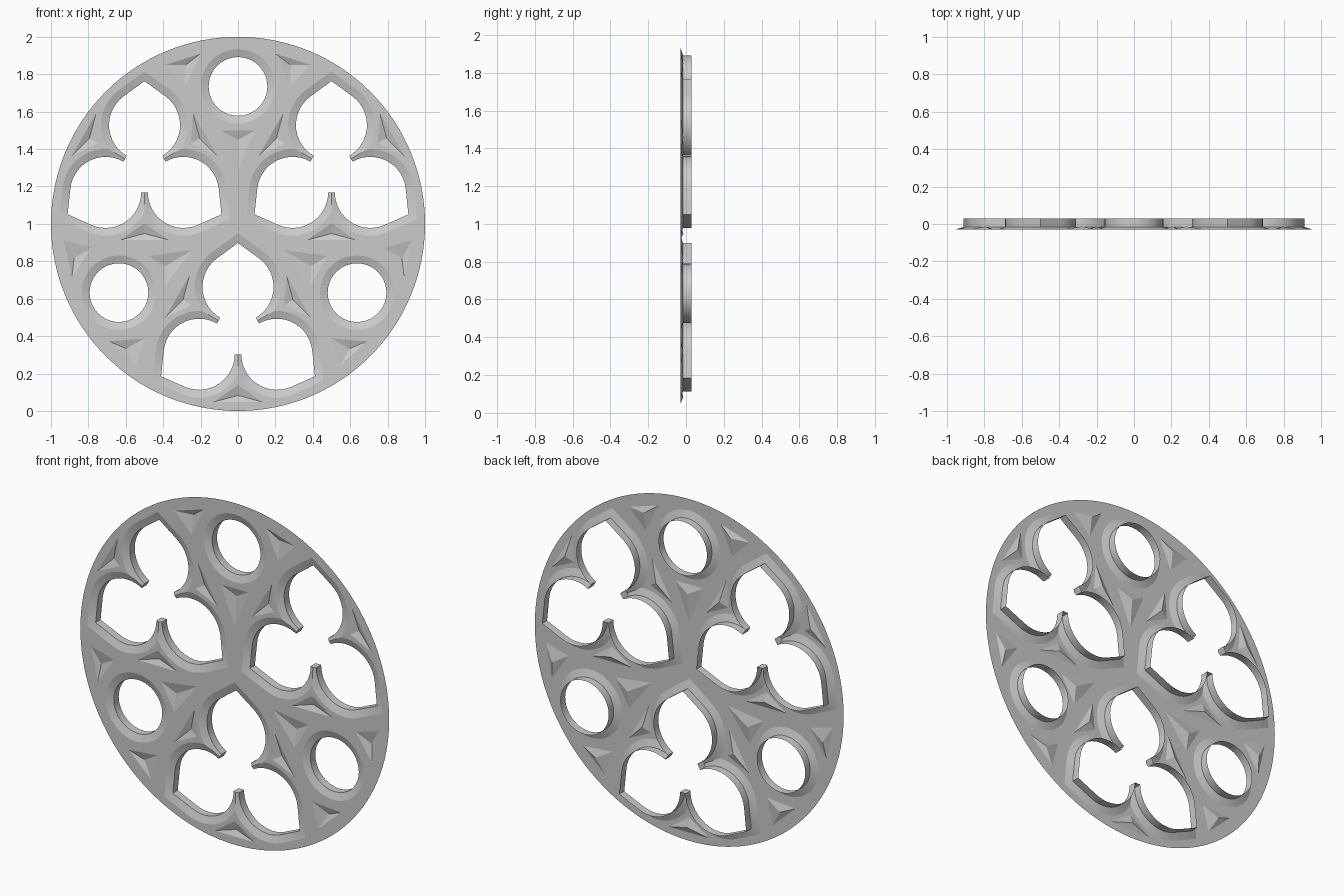
import bpy, bmesh
from math import sin, cos, pi, radians

if "Cube" in bpy.data.objects:
    bpy.data.objects.remove(bpy.data.objects["Cube"])

FRONT, STEP, BACK = -0.03, -0.016, 0.03   # face plane, chamfer foot, rear of walls
W = 0.042                                 # chamfer width
LOBE_C, LOBE_R = 0.24, 0.19               # trefoil lobe circle
HOLE_R = 0.157


def rot(p, a):
    return (p[0] * cos(a) - p[1] * sin(a), p[0] * sin(a) + p[1] * cos(a))


def add(p, c):
    return (p[0] + c[0], p[1] + c[1])


def finish(name, bm, smooth):
    bmesh.ops.remove_doubles(bm, verts=bm.verts, dist=1e-4)
    me = bpy.data.meshes.new(name)
    bm.to_mesh(me)
    bm.free()
    ob = bpy.data.objects.new(name, me)
    ob.location.z = 1
    bpy.context.collection.objects.link(ob)
    if smooth:
        bpy.ops.object.select_all(action='DESELECT')
        bpy.context.view_layer.objects.active = ob
        ob.select_set(True)
        bpy.ops.object.shade_smooth_by_angle(angle=radians(25))
    return ob


def trefoil_profile():
    """Pairs (opening point, chamfer point, chamfer run); runs shorten to ridges at cusps."""
    axis = LOBE_C * cos(radians(30))
    meet = 120 - 0.0
    from math import asin, degrees
    meet = 30 - degrees(asin(axis / (LOBE_R + W)))
    angles = [-60 + (meet + 60) * i / 4 for i in range(4)]
    angles += [meet + (54 - meet) * i / 10 for i in range(11)]
    half = []
    for a in angles:
        s = sin(radians(a - 30))
        t = W
        if a < meet - 1e-6:
            t = min(W, -axis / s - LOBE_R)
        c, n = cos(radians(a)), sin(radians(a))
        half.append(((LOBE_R * c, LOBE_C + LOBE_R * n),
                     ((LOBE_R + t) * c, LOBE_C + (LOBE_R + t) * n), t))
    k = cos(radians(36))
    tip = ((0, LOBE_C + LOBE_R / k), (0, LOBE_C + (LOBE_R + W) / k), W)
    mirror = [((-p[0], p[1]), (-q[0], q[1]), t) for p, q, t in reversed(half)]
    lobe = half + [tip] + mirror
    return [(rot(p, a), rot(q, a), t) for a in (0, 2 * pi / 3, 4 * pi / 3)
            for p, q, t in lobe]


def roundel_profile(n=40):
    out = []
    for i in range(n):
        c, s = cos(2 * pi * i / n), sin(2 * pi * i / n)
        out.append(((HOLE_R * c, HOLE_R * s), ((HOLE_R + W) * c, (HOLE_R + W) * s), W))
    return out


def moulding(name, profile, centre):
    """Chamfer and straight wall round an opening; returns its outline on the face."""
    bm = bmesh.new()
    rings = []
    for p, q, t in profile:
        p, q = add(p, centre), add(q, centre)
        y = STEP + (FRONT - STEP) * t / W
        rings.append([bm.verts.new((q[0], y, q[1])),
                      bm.verts.new((p[0], STEP, p[1])),
                      bm.verts.new((p[0], BACK, p[1]))])
    for i, a in enumerate(rings):
        b = rings[(i + 1) % len(rings)]
        for j in (0, 1):
            bm.faces.new((a[j], a[j + 1], b[j + 1], b[j]))
    finish(name, bm, True)
    return [add(q, centre) for _, q, t in profile if t > W - 1e-6]


# Openings: three trefoils and three roundels
loops = []
turns = [0, 2 * pi / 3, 4 * pi / 3]
trefoil_centres = [rot((0, -0.577), a) for a in turns]
for i, a in enumerate(turns):
    loops.append(moulding(f"trefoil_moulding_{i + 1}", trefoil_profile(), trefoil_centres[i]))
    loops.append(moulding(f"roundel_moulding_{i + 1}", roundel_profile(), rot((0, 0.735), a)))

# Sunk three-sided pits: (corners, deepest point)
pits = []
cusp_pit = [(-0.13, -0.375), (0.13, -0.375), (0, -0.285), (0, -0.34)]
inner_pit = [(-0.09, 0.50), (0.09, 0.50), (0, 0.28), (0, 0.45)]
side_pit = [(0.20, 0.91), (0.39, 0.85), (0.28, 0.74), (0.28, 0.85)]
for a in turns:
    for c in trefoil_centres:
        pits.append([add(rot(p, a), c) for p in cusp_pit])
    pits.append([rot(p, a) for p in inner_pit])
    for s in (1, -1):
        pits.append([rot((s * p[0], p[1]), a) for p in side_pit])

# Face panel: thin disc filled between rim, openings and pits
bm = bmesh.new()
loops.append([(cos(2 * pi * i / 128), sin(2 * pi * i / 128)) for i in range(128)])
edges = []


def edge_loop(pts):
    clean = [p for i, p in enumerate(pts)
             if abs(p[0] - pts[i - 1][0]) + abs(p[1] - pts[i - 1][1]) > 1e-4]
    vs = [bm.verts.new((x, FRONT, z)) for x, z in clean]
    for i, v in enumerate(vs):
        edges.append(bm.edges.new((vs[i - 1], v)))
    return vs


for loop in loops:
    edge_loop(loop)
pit_rings = [edge_loop(p[:3]) for p in pits]
bmesh.ops.triangle_fill(bm, edges=edges, use_beauty=True, normal=(0, -1, 0))
for ring, p in zip(pit_rings, pits):
    deep = bm.verts.new((p[3][0], STEP + 0.002, p[3][1]))
    for i in range(3):
        bm.faces.new((ring[i - 1], ring[i], deep))
bmesh.ops.recalc_face_normals(bm, faces=bm.faces)
bm.faces.ensure_lookup_table()
if sum(f.normal.y * f.calc_area() for f in bm.faces) > 0:
    bmesh.ops.reverse_faces(bm, faces=bm.faces)
finish("face_panel", bm, False)
